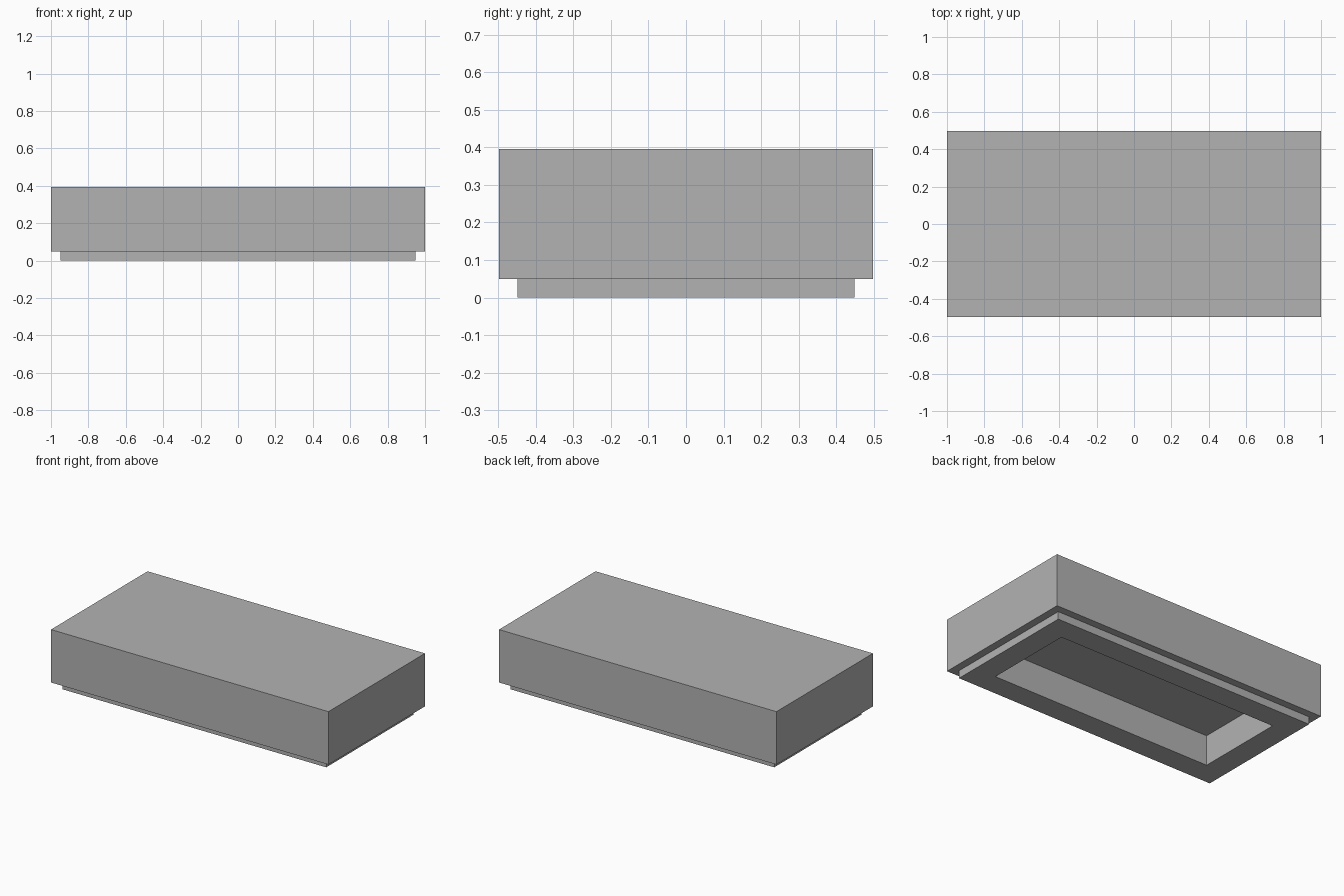
import bpy, bmesh

if "Cube" in bpy.data.objects:
    bpy.data.objects.remove(bpy.data.objects["Cube"])

grey = bpy.data.materials.new("mid_grey")
grey.diffuse_color = (0.45, 0.45, 0.45, 1)
grey.use_nodes = True
grey.node_tree.nodes["Principled BSDF"].inputs["Base Color"].default_value = grey.diffuse_color

# Rectangular rings (half width, half depth, height) from the top, down the
# outside, under the stepped rim and up into the hollow underside
RINGS = [
    (1.0, 0.497, 0.395),   # top edge
    (1.0, 0.497, 0.05),    # lower edge of the block
    (0.95, 0.448, 0.05),   # step in to the rim
    (0.95, 0.448, 0.0),    # foot of the rim
    (0.80, 0.298, 0.0),    # mouth of the hollow
    (0.80, 0.298, 0.197),  # ceiling of the hollow
]

bm = bmesh.new()
loops = [[bm.verts.new((sx * x, sy * y, z))
          for sx, sy in ((-1, -1), (1, -1), (1, 1), (-1, 1))]
         for x, y, z in RINGS]
for upper, lower in zip(loops, loops[1:]):
    for i in range(4):
        j = (i + 1) % 4
        bm.faces.new((upper[i], lower[i], lower[j], upper[j]))
bm.faces.new(loops[0])
bm.faces.new(reversed(loops[-1]))
bmesh.ops.recalc_face_normals(bm, faces=bm.faces)

mesh = bpy.data.meshes.new("hollow_block")
bm.to_mesh(mesh)
bm.free()
mesh.materials.append(grey)
block = bpy.data.objects.new("hollow_block", mesh)
bpy.context.collection.objects.link(block)
